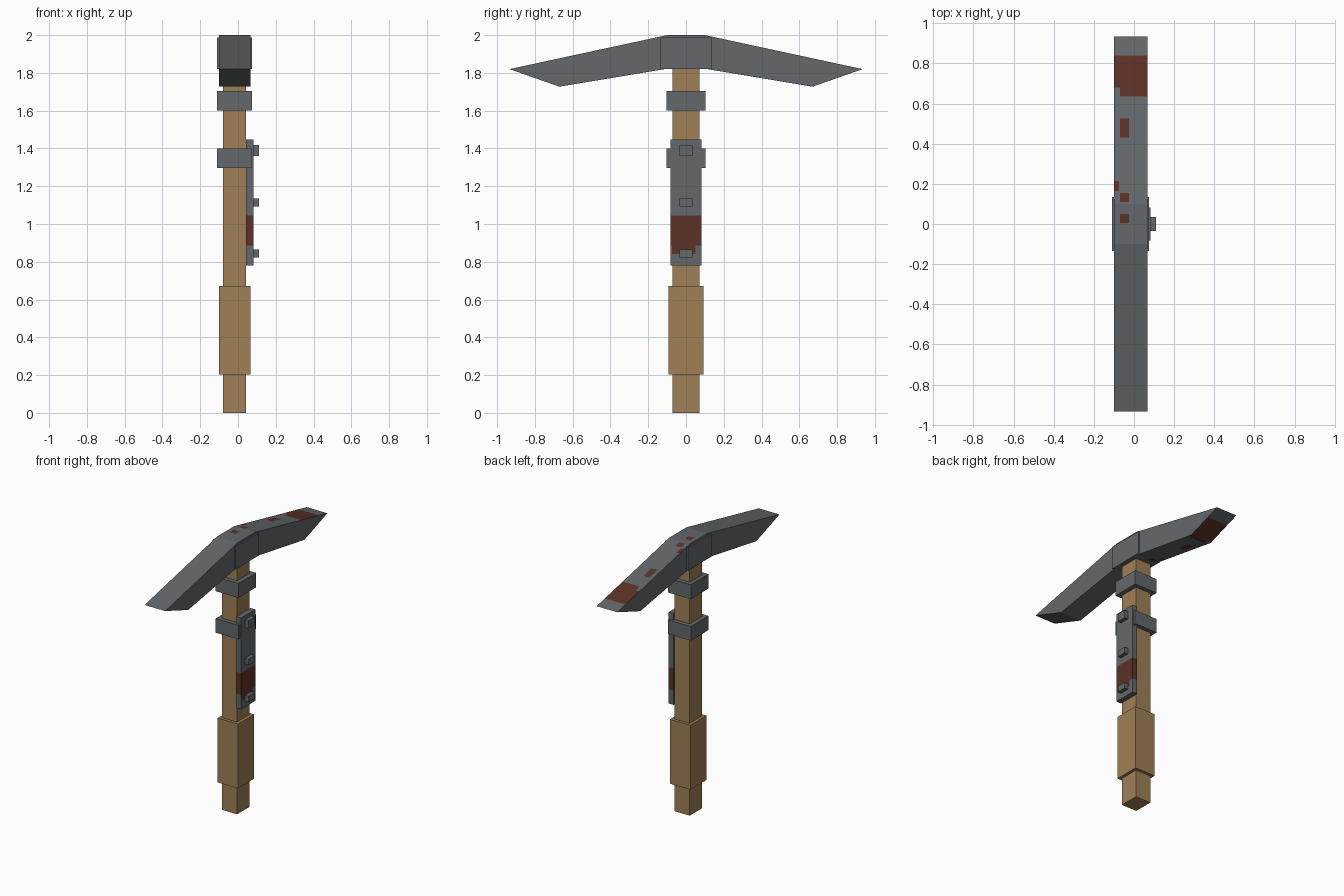
import bpy, bmesh
from mathutils import Vector

if "Cube" in bpy.data.objects:
    bpy.data.objects.remove(bpy.data.objects["Cube"])


def material(name, rgb):
    m = bpy.data.materials.new(name)
    m.diffuse_color = (*rgb, 1)
    m.use_nodes = True
    m.node_tree.nodes["Principled BSDF"].inputs["Base Color"].default_value = m.diffuse_color
    return m


WOOD = material("tan wood", (0.35, 0.215, 0.092))
STEEL = material("grey steel", (0.127, 0.138, 0.147))
RUST = material("brown rust", (0.108, 0.031, 0.020))


def finish(name, bm, *mats):
    bmesh.ops.recalc_face_normals(bm, faces=bm.faces)
    me = bpy.data.meshes.new(name)
    bm.to_mesh(me)
    bm.free()
    for m in mats:
        me.materials.append(m)
    ob = bpy.data.objects.new(name, me)
    bpy.context.collection.objects.link(ob)
    return ob


def box_mesh(x, y, z):
    bm = bmesh.new()
    bmesh.ops.create_cube(bm, size=1)
    for v in bm.verts:
        v.co = Vector([(r[0] + r[1]) / 2 + c * (r[1] - r[0]) for c, r in zip(v.co, (x, y, z))])
    return bm


def box(name, x, y, z, mat):
    return finish(name, box_mesh(x, y, z), mat)


def cut(bm, axis, values):
    for value in values:
        p = Vector((0, 0, 0))
        n = Vector((0, 0, 0))
        p[axis], n[axis] = value, 1
        bmesh.ops.bisect_plane(bm, geom=bm.verts[:] + bm.edges[:] + bm.faces[:],
                               plane_co=p, plane_no=n)


def paint(bm, rule):
    bm.normal_update()
    for f in bm.faces:
        f.material_index = int(rule(f.calc_center_median(), f.normal))


# Wooden handle and grip
box("handle", (-0.08, 0.043), (-0.072, 0.072), (0, 1.86), WOOD)
box("grip", (-0.10, 0.065), (-0.093, 0.093), (0.203, 0.673), WOOD)

# Steel bands around the handle, and the collar holding the head
for name, z in (("upper_band", (1.60, 1.705)), ("lower_band", (1.297, 1.40))):
    box(name, (-0.11, 0.075), (-0.102, 0.102), z, STEEL)
box("head_collar", (-0.11, 0.075), (-0.135, 0.135), (1.82, 1.987), STEEL)

# Side plate with a rusty stretch
bm = box_mesh((0.042, 0.082), (-0.083, 0.083), (0.78, 1.447))
cut(bm, 2, (0.84, 0.885, 1.045))
cut(bm, 1, (-0.075, 0.05))
paint(bm, lambda c, n: 0.885 < c.z < 1.045 or (0.84 < c.z < 0.885 and -0.075 < c.y < 0.05))
finish("side_plate", bm, STEEL, RUST)

# Bolts
for i, z in enumerate(((1.36, 1.418), (1.092, 1.136), (0.822, 0.866))):
    box(f"bolt_{i + 1}", (0.07, 0.11), (-0.035, 0.035), z, STEEL)

# Pick head: symmetric profile extruded across x
half = [(0.10, 2.0), (0.935, 1.82), (0.67, 1.727), (0.10, 1.822)]
profile = half + [(-y, z) for y, z in reversed(half)]
bm = bmesh.new()
face = bm.faces.new([bm.verts.new((-0.10, y, z)) for y, z in profile])
new = bmesh.ops.extrude_face_region(bm, geom=[face])["geom"]
bmesh.ops.translate(bm, vec=(0.167, 0, 0), verts=[g for g in new if isinstance(g, bmesh.types.BMVert)])
bmesh.ops.recalc_face_normals(bm, faces=bm.faces)

# Rust patches as (x min, x max, y min, y max), cut into top and underside
patches = [(-0.10, 0.067, 0.68, 0.84), (-0.07, 0.067, 0.635, 0.68), (-0.07, -0.025, 0.43, 0.525),
           (-0.10, -0.075, 0.165, 0.215), (-0.07, -0.025, 0.11, 0.155), (-0.07, -0.025, 0.005, 0.05)]
cut(bm, 0, (-0.075, -0.07, -0.025))
cut(bm, 1, sorted({y for p in patches for y in p[2:]}))
paint(bm, lambda c, n: abs(n.z) > 0.5 and any(a < c.x < b and s < c.y < t for a, b, s, t in patches))
finish("pick_head", bm, STEEL, RUST)
